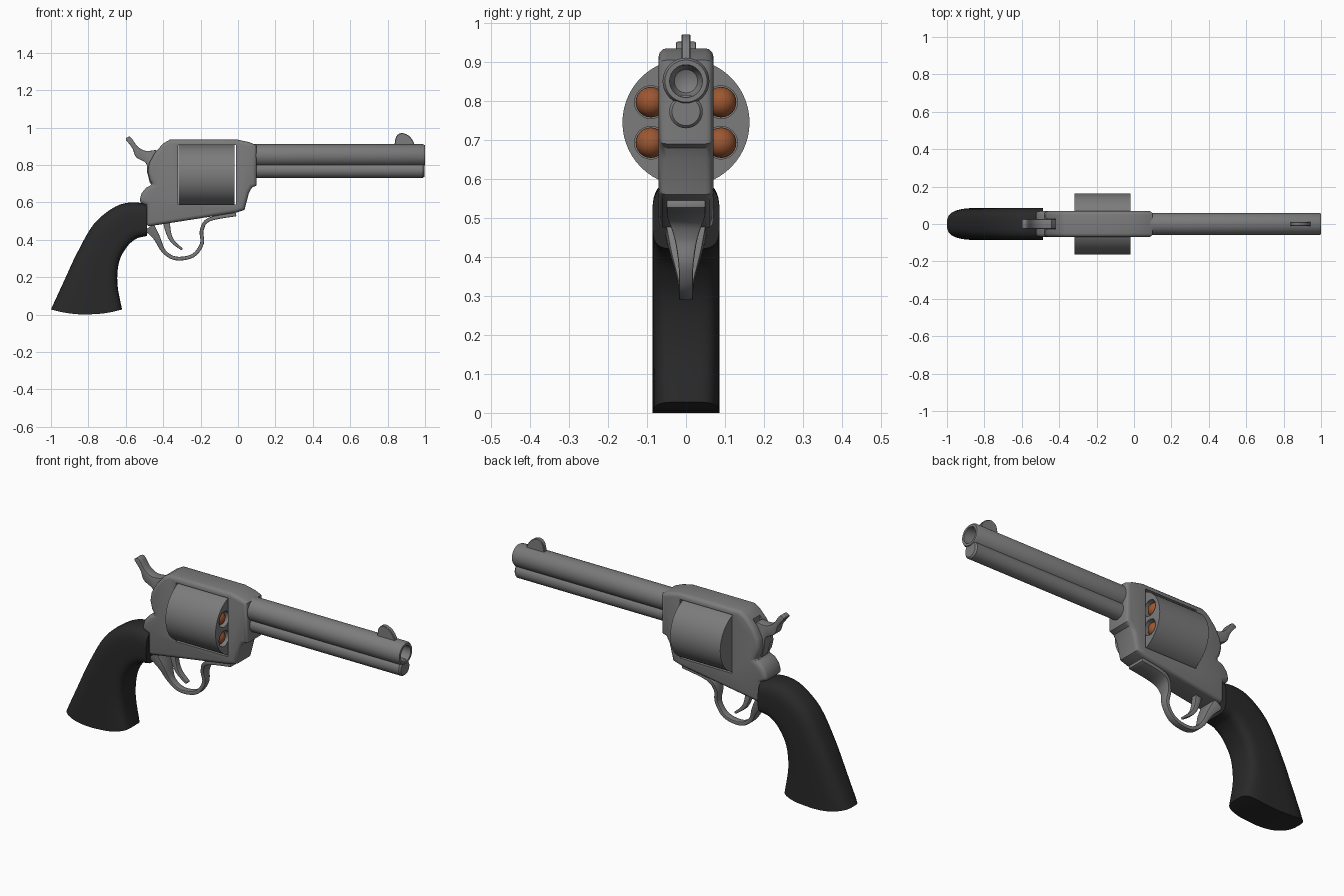
import bpy, bmesh, math
from mathutils import Vector

if "Cube" in bpy.data.objects:
    bpy.data.objects.remove(bpy.data.objects["Cube"])


def material(name, rgb):
    m = bpy.data.materials.new(name)
    m.diffuse_color = (*rgb, 1)
    m.use_nodes = True
    m.node_tree.nodes["Principled BSDF"].inputs["Base Color"].default_value = m.diffuse_color
    return m


STEEL = material("steel_grey", (0.20, 0.20, 0.20))
BLACK = material("grip_black", (0.022, 0.022, 0.022))
COPPER = material("copper", (0.33, 0.095, 0.032))


def make(name, rings, mat, caps=True):
    """Skin a list of equal closed rings into one object."""
    bm = bmesh.new()
    rows = [[bm.verts.new(p) for p in r] for r in rings]
    n = len(rows[0])
    for a, b in zip(rows, rows[1:]):
        for i in range(n):
            j = (i + 1) % n
            bm.faces.new((a[i], a[j], b[j], b[i]))
    if caps:
        bm.faces.new(rows[0])
        bm.faces.new(rows[-1])
    bmesh.ops.remove_doubles(bm, verts=bm.verts, dist=1e-5)
    bmesh.ops.recalc_face_normals(bm, faces=bm.faces)
    me = bpy.data.meshes.new(name)
    bm.to_mesh(me)
    bm.free()
    me.materials.append(mat)
    ob = bpy.data.objects.new(name, me)
    bpy.context.collection.objects.link(ob)
    return ob


def spline(pts, n=5):
    """Catmull-Rom curve through points of any dimension."""
    out = []
    for i in range(len(pts) - 1):
        p = [pts[max(i - 1, 0)], pts[i], pts[i + 1], pts[min(i + 2, len(pts) - 1)]]
        for k in range(n):
            t = k / n
            out.append(tuple(0.5 * (2 * b + (c - a) * t + (2 * a - 5 * b + 4 * c - d) * t * t
                             + (3 * b - a - 3 * c + d) * t ** 3) for a, b, c, d in zip(*p)))
    return out + [tuple(pts[-1])]


def plate(name, prof, half, mat):
    """Side profile (x, z) extruded to +-half in y."""
    return make(name, [[(x, y, z) for x, z in prof] for y in (-half, half)], mat)


def lathe(name, prof, y, z, mat, n=40):
    """Profile (x, radius) turned about an axis along x."""
    return make(name, [[(x, y + r * math.cos(2 * math.pi * i / n), z + r * math.sin(2 * math.pi * i / n))
                        for i in range(n)] for x, r in prof], mat, caps=False)


def apply(ob, mod):
    bpy.context.view_layer.objects.active = ob
    bpy.ops.object.modifier_apply(modifier=mod.name)


def bevel(ob, width, seg=3):
    m = ob.modifiers.new("bevel", 'BEVEL')
    m.width, m.segments = width, seg
    m.limit_method, m.angle_limit = 'ANGLE', math.radians(70)
    m.use_clamp_overlap = False
    apply(ob, m)


def cut(ob, cutter):
    m = ob.modifiers.new("cut", 'BOOLEAN')
    m.operation, m.object, m.solver = 'DIFFERENCE', cutter, 'EXACT'
    apply(ob, m)
    bpy.data.objects.remove(cutter)


def box(x0, x1, z0, z1):
    return [(x0, z0), (x1, z0), (x1, z1), (x0, z1)]


# Frame with cylinder window and hammer slot
frame = plate("frame", [
    (-0.365, 0.935), (0.0, 0.935), (0.06, 0.922), (0.1, 0.905), (0.1, 0.69), (0.075, 0.68), (0.058, 0.65),
    (0.035, 0.56), (-0.01, 0.545), (-0.49, 0.47), (-0.49, 0.585), (-0.53, 0.60), (-0.515, 0.65),
    (-0.49, 0.68), (-0.455, 0.695), (-0.472, 0.72), (-0.482, 0.765), (-0.475, 0.81), (-0.445, 0.865),
    (-0.40, 0.915)], 0.07, STEEL)
bevel(frame, 0.02)
cut(frame, plate("window_cutter", box(-0.322, -0.012, 0.59, 0.906), 0.3, STEEL))
cut(frame, plate("slot_cutter", box(-0.6, -0.42, 0.705, 1.0), 0.03, STEEL))

# Cylinder with six chambers and bullets
CZ = 0.745
cylinder = lathe("cylinder", [(-0.318, 0), (-0.318, 0.163), (-0.02, 0.163), (-0.02, 0)], 0, CZ, STEEL, 56)
for k in range(6):
    a = math.radians(30 + 60 * k)
    y, z = 0.104 * math.cos(a), CZ + 0.104 * math.sin(a)
    cut(cylinder, lathe("chamber_cutter", [(-0.13, 0), (-0.13, 0.042), (0.02, 0.042), (0.02, 0)], y, z, STEEL, 24))
    dome = [(-0.06 + 0.04 * math.sin(t * math.pi / 16), 0.039 * math.cos(t * math.pi / 16)) for t in range(9)]
    lathe("bullet_%d" % (k + 1), [(-0.128, 0), (-0.128, 0.039)] + dome, y, z, COPPER, 24)

# Barrel with bore, and the rod housing beneath it
lathe("barrel", [(0.05, 0), (0.05, 0.06), (0.99, 0.06), (1.0, 0.054), (1.0, 0.042), (0.93, 0.041),
                 (0.905, 0.03), (0.89, 0)], 0, 0.851, STEEL)
lathe("rod_housing", [(0.05, 0), (0.05, 0.043), (0.988, 0.043), (0.996, 0.036), (0.996, 0)], 0, 0.773, STEEL)

# Front sight
sight = plate("front_sight", spline([(0.835, 0.89), (0.845, 0.95), (0.875, 0.971), (0.915, 0.955),
                                     (0.94, 0.92), (0.946, 0.89)], 4), 0.012, STEEL)
bevel(sight, 0.003, 1)

# Hammer
upper = spline([(-0.6, 0.943), (-0.575, 0.95), (-0.538, 0.90), (-0.495, 0.876), (-0.44, 0.88)], 4)
lower = spline([(-0.487, 0.765), (-0.492, 0.81), (-0.545, 0.842), (-0.565, 0.89), (-0.6, 0.935)], 4)
hammer = plate("hammer", upper + [(-0.415, 0.85), (-0.415, 0.70), (-0.47, 0.70)] + lower, 0.026, STEEL)
bevel(hammer, 0.004, 2)


def strip(name, path, mat):
    """Rectangular band swept along (x, z, half width, half thickness)."""
    rings = []
    for i, (x, z, w, t) in enumerate(path):
        a, b = path[max(i - 1, 0)], path[min(i + 1, len(path) - 1)]
        d = Vector((b[0] - a[0], b[1] - a[1])).normalized()
        nx, nz = -d.y * t, d.x * t
        rings.append([(x + s * nx, y, z + s * nz) for s, y in ((-1, -w), (-1, w), (1, w), (1, -w))])
    ob = make(name, rings, mat)
    bevel(ob, 0.004, 2)
    return ob


# Trigger guard and trigger
strip("trigger_guard", spline([
    (-0.475, 0.468, 0.052, 0.03), (-0.435, 0.412, 0.04, 0.018), (-0.395, 0.337, 0.021, 0.011),
    (-0.33, 0.30, 0.018, 0.01), (-0.24, 0.316, 0.018, 0.01), (-0.193, 0.38, 0.019, 0.01),
    (-0.194, 0.45, 0.03, 0.01), (-0.155, 0.508, 0.048, 0.01), (-0.01, 0.536, 0.05, 0.01)]), STEEL)
strip("trigger", spline([(-0.385, 0.51, 0.016, 0.02), (-0.372, 0.44, 0.016, 0.014),
                         (-0.348, 0.39, 0.016, 0.01), (-0.298, 0.348, 0.014, 0.006)]), STEEL)

# Grip: rounded sections from butt to neck, given as back point and front point
sections = spline([
    (-1.0, 0.028, -0.62, 0.028), (-0.93, 0.18, -0.645, 0.165), (-0.86, 0.33, -0.635, 0.285),
    (-0.77, 0.485, -0.59, 0.367), (-0.66, 0.575, -0.545, 0.405), (-0.57, 0.60, -0.515, 0.415),
    (-0.487, 0.592, -0.487, 0.42)], 4)
N = 40
rings = []
for k, (bx, bz, fx, fz) in enumerate(sections):
    ring = []
    for i in range(N):
        a = 2 * math.pi * i / N
        c, s = math.cos(a), math.sin(a)
        e = 2 / 4.5 if c > 0 else 2 / 3
        t = math.copysign(abs(c) ** e, c)
        y = 0.086 * math.copysign(abs(s) ** e, s)
        f = (t + 1) / 2
        sag = 0.028 * (1 - t * t) if k == 0 else 0
        ring.append((bx + (fx - bx) * f, y, bz + (fz - bz) * f - sag))
    rings.append(ring)
grip = make("grip", rings, BLACK, caps=False)

# Close the butt with strips so its curve stays smooth, and the neck flat
bm = bmesh.new()
bm.from_mesh(grip.data)
bm.verts.ensure_lookup_table()
v = bm.verts
for i in range(N // 2):
    quad = [v[i], v[i + 1], v[(N - i - 1) % N], v[(N - i) % N]]
    bm.faces.new(list(dict.fromkeys(quad)))
bm.faces.new([v[len(v) - N + i] for i in range(N)])
bmesh.ops.recalc_face_normals(bm, faces=bm.faces)
bm.to_mesh(grip.data)
bm.free()

# Smooth shading with sharp edges kept
bpy.ops.object.select_all(action='SELECT')
bpy.ops.object.shade_smooth_by_angle(angle=math.radians(35))
